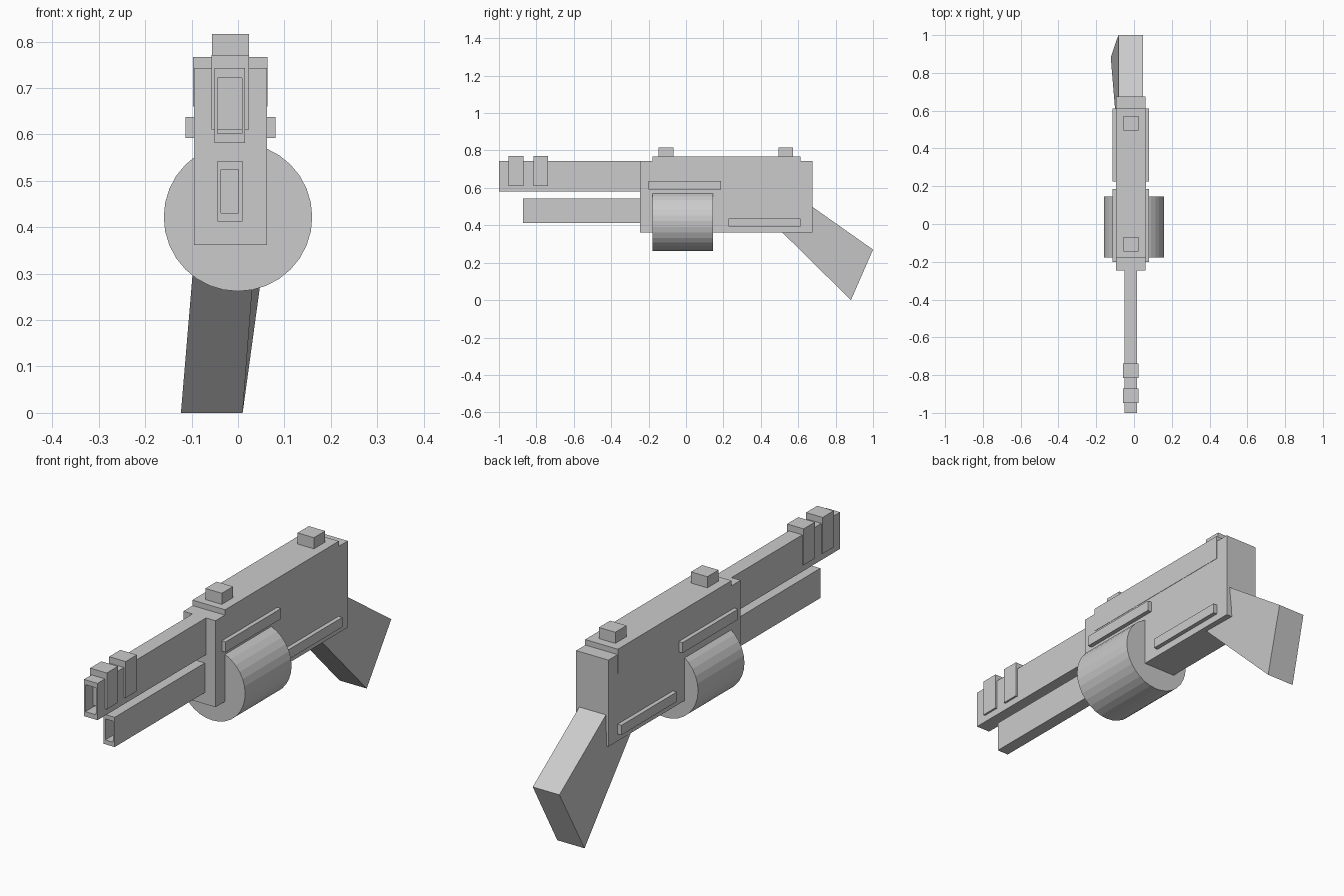
import bpy
import bmesh
from math import radians
from mathutils import Matrix, Vector

if "Cube" in bpy.data.objects:
    bpy.data.objects.remove(bpy.data.objects["Cube"])

grey = bpy.data.materials.new("plain grey")
grey.use_nodes = True
grey.diffuse_color = (0.6, 0.6, 0.6, 1)
grey.node_tree.nodes["Principled BSDF"].inputs["Base Color"].default_value = (0.6, 0.6, 0.6, 1)

MID = -0.0165  # centre plane of the frame


def finish(name, bm):
    bmesh.ops.recalc_face_normals(bm, faces=bm.faces)
    mesh = bpy.data.meshes.new(name)
    bm.to_mesh(mesh)
    bm.free()
    mesh.materials.append(grey)
    obj = bpy.data.objects.new(name, mesh)
    bpy.context.collection.objects.link(obj)
    return obj


def box_mesh(width, y, z, mid=MID):
    bm = bmesh.new()
    bmesh.ops.create_cube(bm, size=1)
    centre = Vector((mid, sum(y) / 2, sum(z) / 2))
    size = Vector((width, y[1] - y[0], z[1] - z[0]))
    for v in bm.verts:
        v.co = centre + v.co * size
    return bm


def box(name, width, y, z):
    return finish(name, box_mesh(width, y, z))


def barrel(name, width, y, z, bore, mid, depth=0.3):
    """Square tube whose front face is inset and sunk to form the bore."""
    bm = box_mesh(width, y, z, mid)
    front = min(bm.faces, key=lambda f: f.calc_center_median().y)
    centre = front.calc_center_median()
    bmesh.ops.inset_region(bm, faces=[front], thickness=0.004)
    for v in front.verts:
        d = v.co - centre
        v.co.x = centre.x + (bore[0] / 2 if d.x > 0 else -bore[0] / 2)
        v.co.z = centre.z + (bore[1] / 2 if d.z > 0 else -bore[1] / 2)
    floor = bmesh.ops.extrude_discrete_faces(bm, faces=[front])["faces"][0]
    bmesh.ops.translate(bm, verts=floor.verts, vec=(0, depth, 0))
    return finish(name, bm)


# Frame and its slightly wider top cover
box("frame", 0.157, (-0.245, 0.676), (0.362, 0.743))
box("top_cover", 0.16, (-0.18, 0.612), (0.66, 0.767))

# Sights on the top cover
for name, y in (("front_sight", -0.107), ("rear_sight", 0.534)):
    box(name, 0.08, (y - 0.039, y + 0.039), (0.75, 0.816))

# Barrels and the two bands around the upper one
barrel("upper_barrel", 0.066, (-1, -0.23), (0.581, 0.743), (0.053, 0.119), -0.0175)
barrel("lower_barrel", 0.054, (-0.872, -0.23), (0.412, 0.543), (0.038, 0.093), -0.0175)
for name, y in (("front_band", -0.909), ("rear_band", -0.777)):
    box(name, 0.081, (y - 0.039, y + 0.039), (0.611, 0.771))

# Side rails, passing through the frame to both sides
box("upper_rail", 0.194, (-0.201, 0.186), (0.592, 0.638))
box("lower_rail", 0.194, (0.226, 0.612), (0.393, 0.436))

# Drum
bm = bmesh.new()
bmesh.ops.create_cone(
    bm, cap_ends=True, segments=32, radius1=0.16, radius2=0.16, depth=0.323,
    matrix=Matrix.Translation((0, -0.017, 0.422)) @ Matrix.Rotation(radians(90), 4, "X"))
finish("drum", bm)

# Grip: a slanted block, leaning sideways at its heel
bm = bmesh.new()
root = [(-0.083, 0.6, 0.552), (0.047, 0.6, 0.552), (0.042, 0.46, 0.416), (-0.088, 0.46, 0.416)]
butt = [(-0.083, 1, 0.27), (0.047, 1, 0.27), (0.01, 0.882, 0), (-0.123, 0.882, 0)]
rings = [[bm.verts.new(p) for p in ring] for ring in (root, butt)]
for ring in rings:
    bm.faces.new(ring)
for i in range(4):
    j = (i + 1) % 4
    bm.faces.new((rings[0][i], rings[0][j], rings[1][j], rings[1][i]))
finish("grip", bm)
